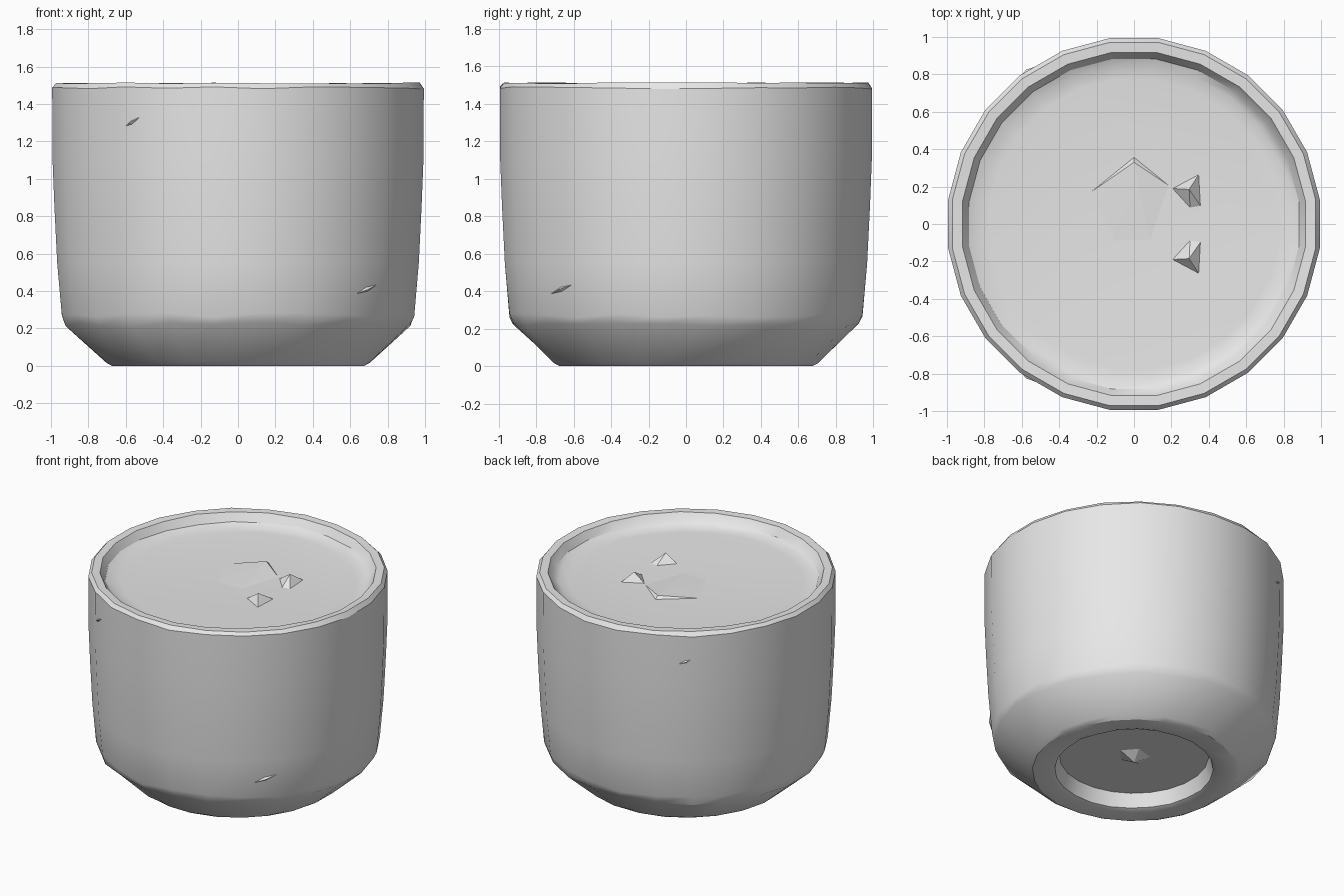
import bpy, bmesh, math, random
from mathutils import Vector

random.seed(4)
cube = bpy.data.objects.get("Cube")
if cube:
    bpy.data.objects.remove(cube)

grey = bpy.data.materials.new("plain_grey")
grey.use_nodes = True
grey.diffuse_color = (0.8, 0.8, 0.8, 1)
grey.node_tree.nodes["Principled BSDF"].inputs["Base Color"].default_value = (0.8, 0.8, 0.8, 1)

SIDES = 24
LID_Z = 1.43


def finish(bm, name, angle):
    bmesh.ops.recalc_face_normals(bm, faces=bm.faces)
    mesh = bpy.data.meshes.new(name)
    bm.to_mesh(mesh)
    bm.free()
    mesh.materials.append(grey)
    obj = bpy.data.objects.new(name, mesh)
    bpy.context.collection.objects.link(obj)
    bpy.ops.object.select_all(action='DESELECT')
    obj.select_set(True)
    bpy.context.view_layer.objects.active = obj
    bpy.ops.object.shade_smooth_by_angle(angle=math.radians(angle))
    return obj


def lathe(name, profile, angle=30):
    """Closed body from rings of (radius, height, unevenness)."""
    bm = bmesh.new()
    rings = []
    for r, z, wobble in profile:
        ring = []
        for i in range(SIDES):
            a = (i + 0.5) * math.tau / SIDES
            dz = random.uniform(-wobble, wobble)
            ring.append(bm.verts.new((r * math.cos(a), r * math.sin(a), z + dz)))
        rings.append(ring)
    for low, high in zip(rings, rings[1:]):
        for i in range(SIDES):
            j = (i + 1) % SIDES
            bm.faces.new((low[i], low[j], high[j], high[i]))
    bm.faces.new(rings[0])
    bm.faces.new(rings[-1])
    return finish(bm, name, angle)


def peak(name, base, apex):
    """Faceted bump from a base outline and one tip."""
    bm = bmesh.new()
    verts = [bm.verts.new(p) for p in base]
    tip = bm.verts.new(apex)
    for i, v in enumerate(verts):
        bm.faces.new((v, verts[(i + 1) % len(verts)], tip))
    bm.faces.new(verts)
    return finish(bm, name, 5)


# Pot body: recessed underside, foot, shoulder, wall, rim and sunken lid
lathe("pot_body", [
    (0.50, 0.11, 0), (0.53, 0.01, 0.005), (0.56, 0, 0),
    (0.68, 0.0, 0), (0.71, 0.02, 0.005),
    (0.93, 0.22, 0.012), (0.95, 0.27, 0.012),
    (0.975, 0.55, 0), (0.99, 0.85, 0), (1.0, 1.1, 0), (1.002, 1.485, 0.008),
    (0.98, 1.512, 0.003), (0.925, 1.508, 0.004),
    (0.89, 1.455, 0.006), (0.85, LID_Z + 0.008, 0.004), (0.78, LID_Z, 0)])

# Pair of mirrored bumps on the lid
for side, name in ((1, "lid_bump_back"), (-1, "lid_bump_front")):
    outline = [(0.20, 0.19), (0.35, 0.27), (0.36, 0.09), (0.30, 0.08)]
    peak(name, [(x, side * y, LID_Z - 0.005) for x, y in outline],
         (0.295, side * 0.185, LID_Z + 0.06))

# Low swelling with a creased back edge on the lid
peak("lid_swelling", [(x, y, LID_Z - 0.003) for x, y in
     ((-0.26, 0.15), (0, 0.36), (0.21, 0.19), (0.1, -0.15), (-0.12, -0.15))],
     (0, 0.33, LID_Z + 0.02))

# Small point under the foot recess
star = [(0.13 * math.cos(k * math.tau / 5), 0.11 * math.sin(k * math.tau / 5), 0.115)
        for k in range(5)]
peak("underside_point", star, (0, 0, 0.06))


# Small pinched folds on the outer wall
def fold(name, angle, z, r, length, tilt):
    a = math.radians(angle)
    out = Vector((math.cos(a), math.sin(a), 0))
    side = Vector((-out.y, out.x, 0))
    along = (side * math.cos(tilt) + Vector((0, 0, math.sin(tilt)))) * length / 2
    across = out.cross(along).normalized() * 0.012
    c = out * r + Vector((0, 0, z))
    peak(name, [c - along, c - across, c + along, c + across], c + out * 0.014)


fold("wall_fold_low", -44, 0.41, 0.958, 0.16, 0.3)
fold("wall_fold_high", -125, 1.3, 0.993, 0.12, 0.5)
fold("wall_fold_back", 125, 1.3, 0.993, 0.1, 0.4)
